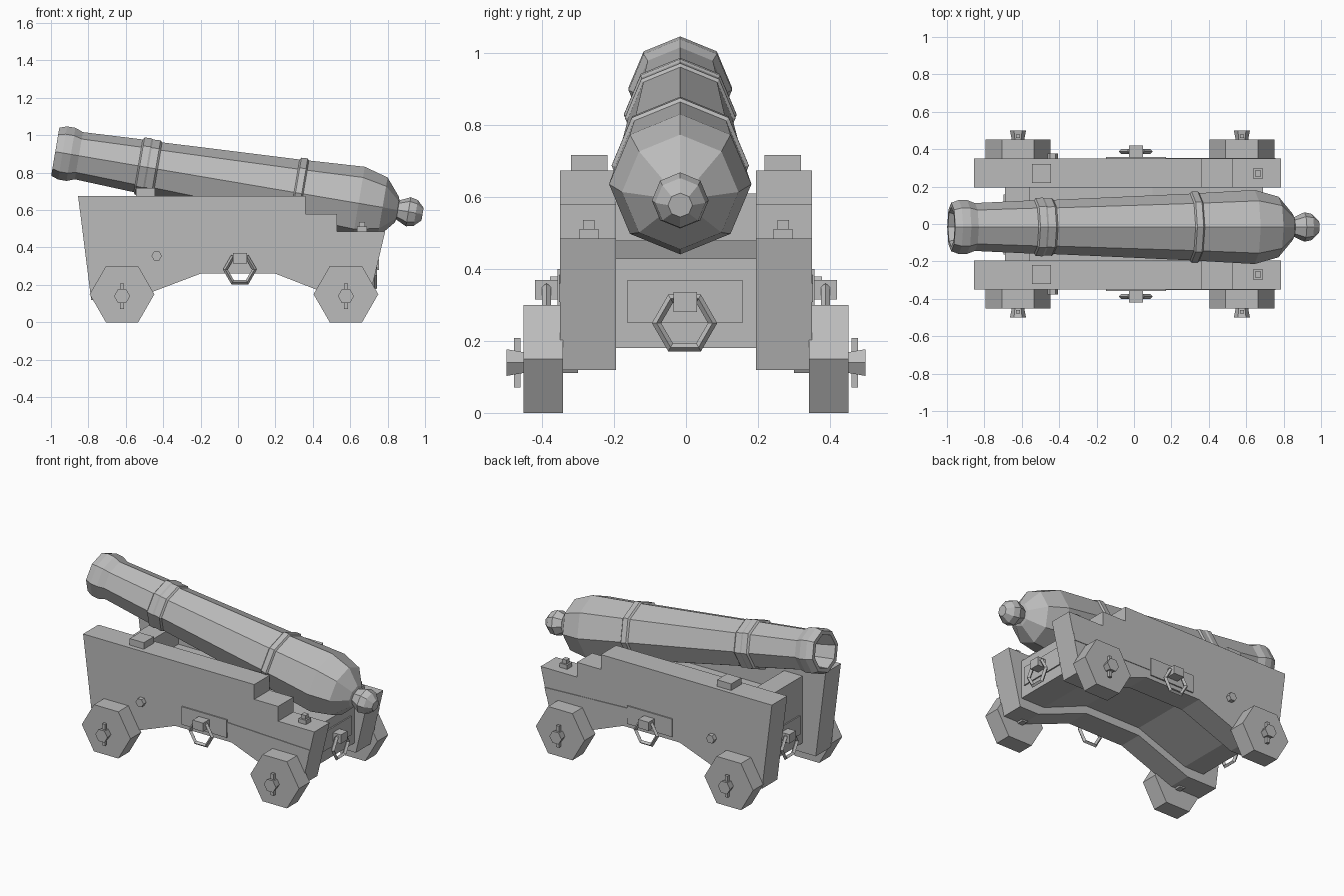
import bpy, bmesh
from math import sin, cos, pi, radians

cube = bpy.data.objects.get("Cube")
if cube:
    bpy.data.objects.remove(cube, do_unlink=True)

grey = bpy.data.materials.new("plain grey")
grey.use_nodes = True
shade = (0.5, 0.5, 0.5, 1)
grey.diffuse_color = shade
grey.node_tree.nodes["Principled BSDF"].inputs["Base Color"].default_value = shade


def finish(name, bm):
    bmesh.ops.recalc_face_normals(bm, faces=bm.faces)
    mesh = bpy.data.meshes.new(name)
    bm.to_mesh(mesh)
    bm.free()
    mesh.materials.append(grey)
    obj = bpy.data.objects.new(name, mesh)
    bpy.context.collection.objects.link(obj)
    return obj


def loft(name, rings):
    """Skin a list of equal point loops and cap both ends."""
    bm = bmesh.new()
    loops = [[bm.verts.new(p) for p in ring] for ring in rings]
    n = len(loops[0])
    for a, b in zip(loops, loops[1:]):
        for i in range(n):
            j = (i + 1) % n
            bm.faces.new((a[i], a[j], b[j], b[i]))
    bm.faces.new(loops[0])
    bm.faces.new(loops[-1])
    return finish(name, bm)


def prism(name, profile, y0, y1):
    """Extrude an x-z outline along y."""
    return loft(name, [[(x, y, z) for x, z in profile] for y in (y0, y1)])


def box(name, x0, x1, y0, y1, z0, z1):
    return prism(name, [(x0, z0), (x1, z0), (x1, z1), (x0, z1)], y0, y1)


def hexagon(cx, cz, r):
    return [(cx + r * cos(i * pi / 3), cz + r * sin(i * pi / 3)) for i in range(6)]


def hang_ring(name, loc, turn):
    bpy.ops.mesh.primitive_torus_add(
        major_segments=6, minor_segments=4, major_radius=0.078,
        minor_radius=0.013, location=loc, rotation=(pi / 2, 0, turn))
    ring = bpy.context.object
    ring.name = name
    ring.data.materials.append(grey)


# Barrel: eight-sided turned profile (distance from muzzle, radius)
profile = [
    (0.25, 0.085), (0.0, 0.105), (0.0, 0.13), (0.04, 0.144), (0.085, 0.144),
    (0.128, 0.128), (0.45, 0.143), (0.458, 0.155), (0.495, 0.157),
    (0.505, 0.152), (0.545, 0.154), (0.555, 0.145), (1.295, 0.178),
    (1.303, 0.189), (1.337, 0.191), (1.345, 0.181), (1.645, 0.198),
    (1.775, 0.162), (1.852, 0.07), (1.858, 0.052), (1.915, 0.079),
    (1.955, 0.07), (1.992, 0.034)]
s, c = sin(radians(9.65)), cos(radians(9.65))


def barrel_loop(t, r):
    angles = [i * pi / 4 for i in range(8)]
    return [(-0.977 + t * c + r * cos(a) * s, -0.016 + r * sin(a),
             0.912 - t * s + r * cos(a) * c) for a in angles]


loft("barrel", [barrel_loop(t, r) for t, r in profile])

# Carriage bed between the cheeks
prism("carriage_bed", [
    (-0.69, 0.18), (-0.55, 0.18), (-0.2, 0.31), (0.2, 0.31), (0.52, 0.18),
    (0.69, 0.18), (0.69, 0.43), (0.4, 0.43), (0.1, 0.48), (-0.56, 0.48),
    (-0.56, 0.61), (-0.69, 0.61)], -0.197, 0.197)

# End plates with hanging rings
for end, x, d in (("rear", 0.69, 1), ("front", -0.69, -1)):
    box(end + "_plate", x, x + d * 0.008, -0.163, 0.157, 0.25, 0.37)
    box(end + "_ring_eye", x, x + d * 0.065, -0.035, 0.03, 0.28, 0.337)
    hang_ring(end + "_ring", (x + d * 0.04, -0.004, 0.25), pi / 2)

# Stepped side cheek outline
cheek = [
    (-0.855, 0.675), (0.36, 0.675), (0.36, 0.58), (0.53, 0.58), (0.53, 0.485),
    (0.787, 0.485), (0.70, 0.12), (0.56, 0.12), (0.2, 0.26), (-0.2, 0.26),
    (-0.57, 0.12), (-0.785, 0.12)]

for side, d in (("left", 1), ("right", -1)):
    prism(side + "_cheek", cheek, d * 0.195, d * 0.35)
    box(side + "_cap_block", -0.545, -0.445, d * 0.218, d * 0.32, 0.67, 0.717)

    # Raised strip, centre plate, eye and ring
    prism(side + "_strip", [(0.17, 0.318), (0.745, 0.308), (0.757, 0.36),
                            (0.17, 0.383)], d * 0.345, d * 0.354)
    box(side + "_plate", -0.15, 0.17, d * 0.345, d * 0.358, 0.285, 0.4)
    box(side + "_ring_eye", -0.028, 0.047, d * 0.35, d * 0.42, 0.315, 0.37)
    hang_ring(side + "_ring", (0.01, d * 0.388, 0.282), 0)

    # Bolts
    prism(side + "_side_bolt", hexagon(-0.435, 0.355, 0.028), d * 0.34, d * 0.378)
    y = d * 0.27
    box(side + "_bolt_base", 0.637, 0.69, y - 0.026, y + 0.026, 0.48, 0.512)
    box(side + "_bolt_head", 0.648, 0.68, y - 0.016, y + 0.016, 0.51, 0.537)

    # Six-sided wheels with hubs and linch pins
    for end, x in (("front", -0.62), ("rear", 0.577)):
        name = side + "_" + end
        prism(name + "_wheel", hexagon(x, 0.15, 0.173), d * 0.342, d * 0.452)
        loft(name + "_hub", [[(px, y, pz) for px, pz in hexagon(x, 0.14, r)]
                             for y, r in ((d * 0.3, 0.034), (d * 0.455, 0.034),
                                          (d * 0.5, 0.043))])
        box(name + "_pin", x - 0.01, x + 0.01, d * 0.46, d * 0.478, 0.07, 0.208)
